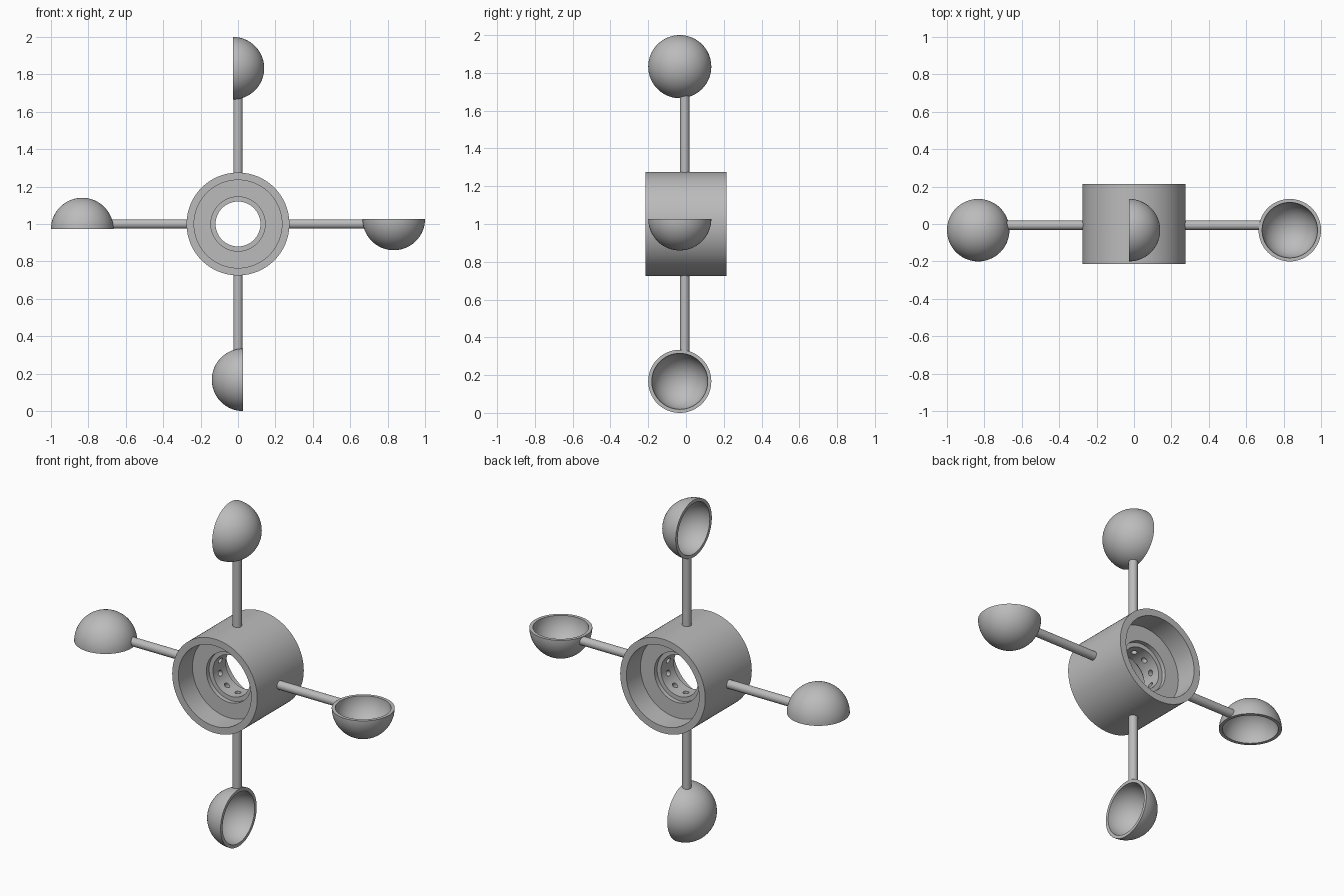
import bpy, bmesh
from math import pi, sin, cos, radians
from mathutils import Matrix, Vector

if "Cube" in bpy.data.objects:
    bpy.data.objects.remove(bpy.data.objects["Cube"])

grey = bpy.data.materials.new("plain grey")
grey.use_nodes = True
grey.diffuse_color = (0.5, 0.5, 0.5, 1)
grey.node_tree.nodes["Principled BSDF"].inputs["Base Color"].default_value = (0.5, 0.5, 0.5, 1)

CENTRE = Vector((0, 0, 1))


def add_object(name, bm, matrix):
    bmesh.ops.recalc_face_normals(bm, faces=bm.faces)
    bm.transform(matrix)
    mesh = bpy.data.meshes.new(name)
    bm.to_mesh(mesh)
    bm.free()
    mesh.materials.append(grey)
    ob = bpy.data.objects.new(name, mesh)
    bpy.context.collection.objects.link(ob)
    return ob


def smooth(ob):
    bpy.ops.object.select_all(action='DESELECT')
    ob.select_set(True)
    bpy.context.view_layer.objects.active = ob
    bpy.ops.object.shade_smooth_by_angle(angle=radians(35))


def lathe(name, profile, closed, matrix, steps=96):
    """Spin a (radius, height) profile around local z."""
    bm = bmesh.new()
    verts = [bm.verts.new((r, 0, h)) for r, h in profile]
    edges = [bm.edges.new(pair) for pair in zip(verts, verts[1:])]
    if closed:
        edges.append(bm.edges.new((verts[-1], verts[0])))
    bmesh.ops.spin(bm, geom=verts + edges, cent=(0, 0, 0), axis=(0, 0, 1),
                   angle=2 * pi, steps=steps)
    bmesh.ops.remove_doubles(bm, verts=bm.verts, dist=1e-5)
    return add_object(name, bm, matrix)


# Hub: barrel with a recess at both ends and a stepped central bore
half = [(0.275, 0.215), (0.235, 0.215), (0.235, 0.085),
        (0.145, 0.085), (0.145, 0.06), (0.12, 0.06)]
profile = half + [(r, -h) for r, h in reversed(half)]
hub = lathe("hub", profile, True,
            Matrix.Translation(CENTRE) @ Matrix.Rotation(pi / 2, 4, 'X'))

# Small blind holes around the bore
bm = bmesh.new()
for i in range(10):
    turn = Matrix.Rotation(i * pi / 5, 4, 'Y')
    bmesh.ops.create_cone(bm, cap_ends=True, segments=20, radius1=0.016,
                          radius2=0.016, depth=0.05,
                          matrix=turn @ Matrix.Translation((0, 0, -0.125)))
cutter = add_object("bore_hole_cutter", bm, Matrix.Translation(CENTRE))
cutter.hide_render = True
cut = hub.modifiers.new("bore holes", 'BOOLEAN')
cut.object = cutter
cut.solver = 'EXACT'
bpy.context.view_layer.objects.active = hub
bpy.ops.object.modifier_apply(modifier=cut.name)
bpy.data.objects.remove(cutter)
smooth(hub)

# Four arms, each a rod and a hollow half-sphere cup opening along its local +z
OUTER, INNER, ARCS = 0.167, 0.148, 24
quarter = [i * pi / 2 / ARCS for i in range(ARCS + 1)]
cup_profile = [(OUTER * sin(a), -OUTER * cos(a)) for a in quarter]
cup_profile += [(INNER * sin(a), -INNER * cos(a)) for a in reversed(quarter)]

for i, side in enumerate(("left", "top", "right", "bottom")):
    frame = Matrix.Translation(CENTRE) @ Matrix.Rotation(-i * pi / 2, 4, 'Y')
    bm = bmesh.new()
    bmesh.ops.create_cone(bm, cap_ends=True, segments=32, radius1=0.025,
                          radius2=0.025, depth=0.43)
    place = Matrix.Translation((0.465, -0.007, 0)) @ Matrix.Rotation(pi / 2, 4, 'Y')
    smooth(add_object(side + "_rod", bm, frame @ place))
    smooth(lathe(side + "_cup", cup_profile, False,
                 frame @ Matrix.Translation((0.833, -0.033, 0.027)), 64))
